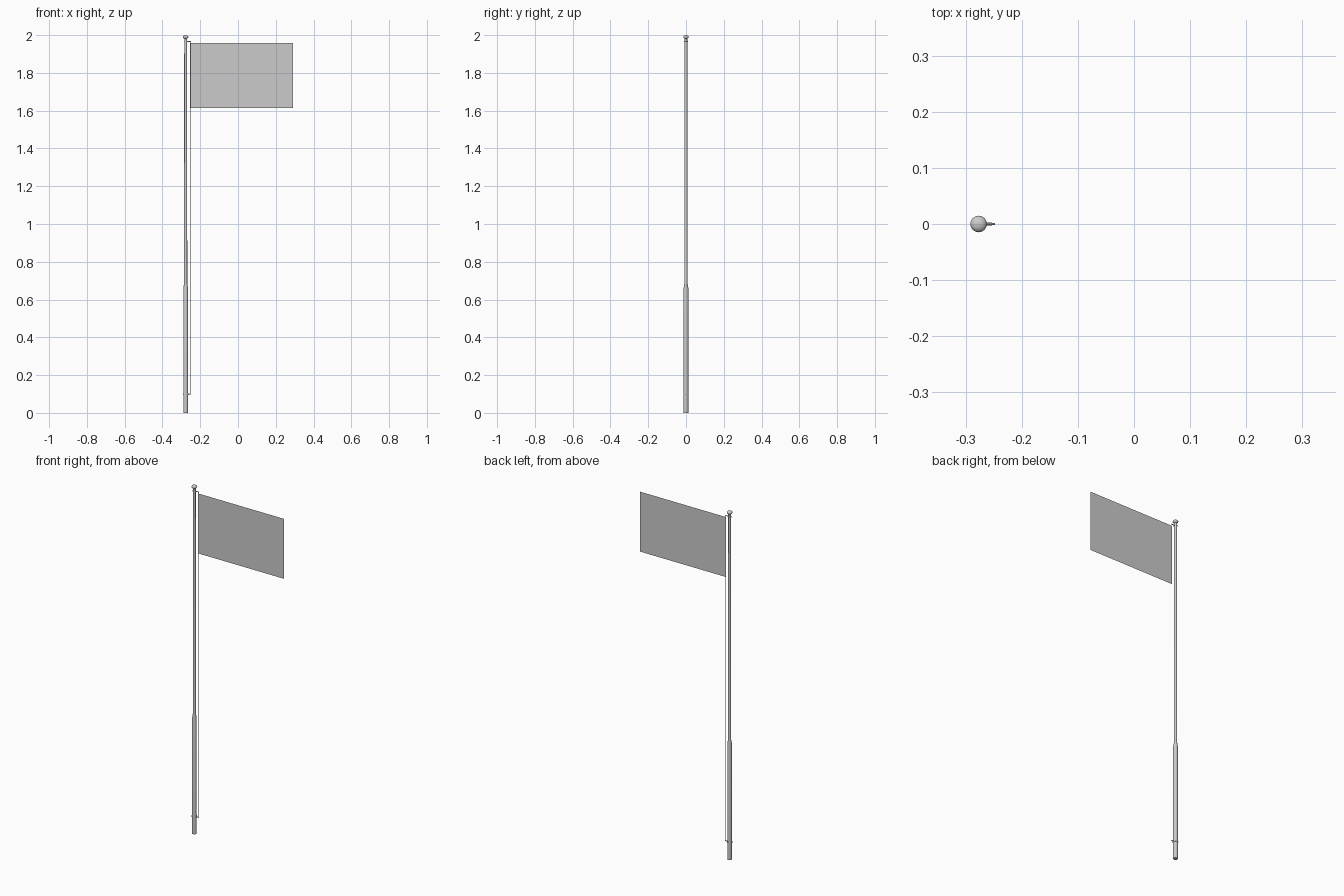
import bpy, bmesh, math
from mathutils import Vector

if "Cube" in bpy.data.objects:
    bpy.data.objects.remove(bpy.data.objects["Cube"])

PX = -0.277      # pole axis
RX = -0.2535     # halyard / hoist edge


def make_object(name, bm):
    bmesh.ops.recalc_face_normals(bm, faces=bm.faces)
    me = bpy.data.meshes.new(name)
    bm.to_mesh(me)
    bm.free()
    ob = bpy.data.objects.new(name, me)
    bpy.context.collection.objects.link(ob)
    bpy.context.view_layer.objects.active = ob
    ob.select_set(True)
    bpy.ops.object.shade_smooth_by_angle(angle=math.radians(35))
    ob.select_set(False)
    return ob


def lathe(name, profile, x=PX, seg=16):
    """Revolve (radius, z) points around a vertical axis at x."""
    bm = bmesh.new()
    vs = [bm.verts.new((x + r, 0, z)) for r, z in profile]
    es = [bm.edges.new(p) for p in zip(vs, vs[1:])]
    bmesh.ops.spin(bm, geom=vs + es, cent=(x, 0, 0), axis=(0, 0, 1),
                   angle=math.tau, steps=seg)
    bmesh.ops.remove_doubles(bm, verts=bm.verts, dist=1e-5)
    return make_object(name, bm)


def arm(name, x0, x1, r0, r1, z):
    """Tapered horizontal peg along x."""
    bm = bmesh.new()
    bmesh.ops.create_cone(bm, cap_ends=True, segments=8, radius1=r0,
                          radius2=r1, depth=x1 - x0)
    rot = Vector((0, 0, 1)).rotation_difference(Vector((1, 0, 0))).to_matrix()
    bmesh.ops.rotate(bm, verts=bm.verts, matrix=rot)
    bmesh.ops.translate(bm, verts=bm.verts, vec=((x0 + x1) / 2, 0, z))
    return make_object(name, bm)


# Stepped pole
lathe("pole", [(0, 0), (0.0125, 0), (0.0125, 0.66), (0.0085, 0.685),
               (0.0075, 1.98), (0, 1.98)])

# Flattened ball on top
n = 10
lathe("finial", [(0.0148 * math.sin(math.pi * i / n),
                  1.99 - 0.01 * math.cos(math.pi * i / n))
                 for i in range(n + 1)])

# Collars with pegs that hold the halyard
for part, z, r in (("top", 1.966, 0.0095), ("bottom", 0.099, 0.0145)):
    lathe(part + "_collar", [(0, z - 0.003), (r, z - 0.003),
                             (r, z + 0.003), (0, z + 0.003)])
    arm(part + "_peg", PX + 0.005, -0.248, 0.003, 0.002, z)

# Halyard
lathe("halyard", [(0, 0.099), (0.001, 0.099), (0.001, 1.966), (0, 1.966)],
      x=RX, seg=6)

# Flat flag sheet
bm = bmesh.new()
bm.faces.new([bm.verts.new((x, 0, z)) for x, z in
              ((RX, 1.613), (0.2915, 1.613), (0.2915, 1.957), (RX, 1.957))])
make_object("flag", bm)
